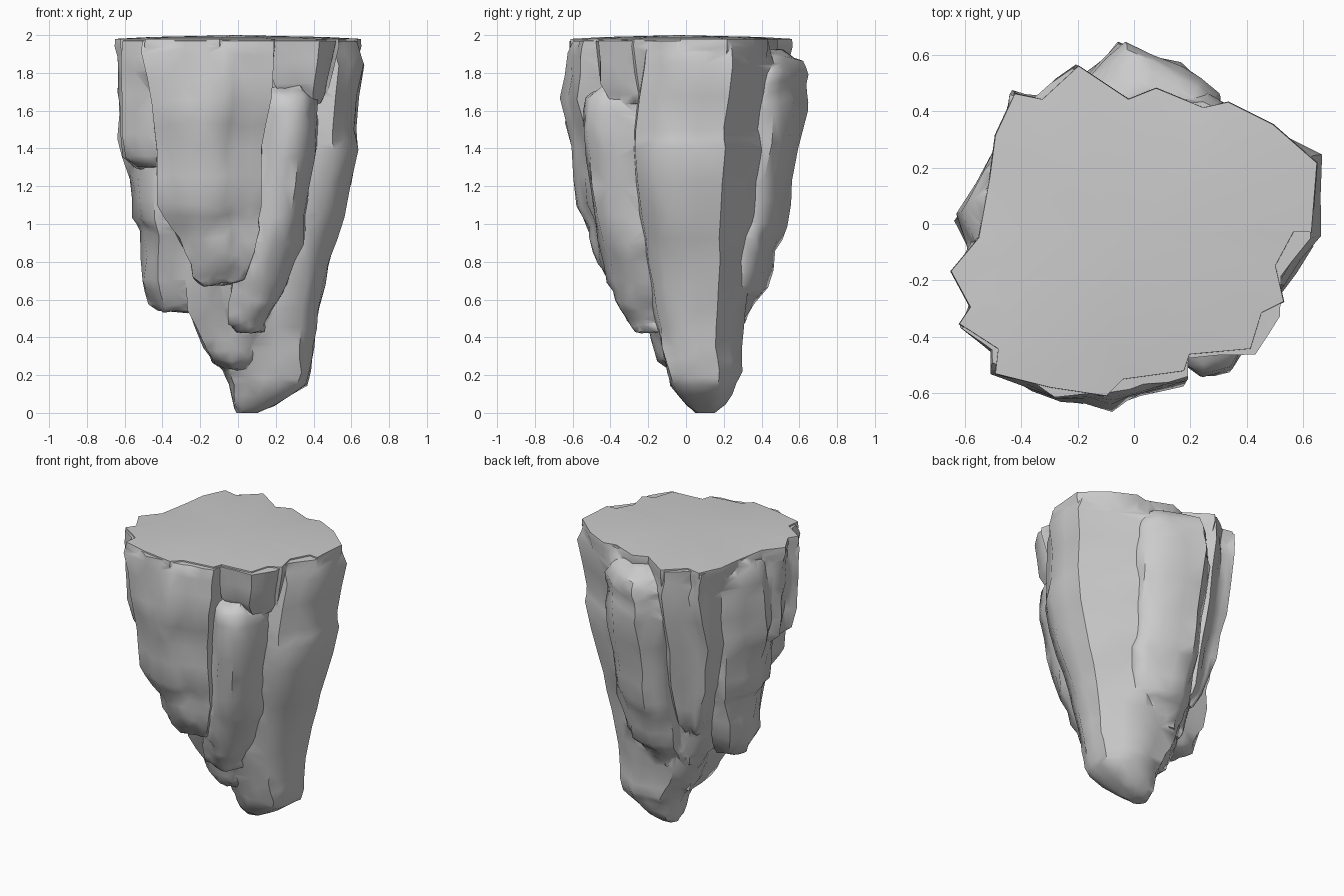
import bpy, bmesh, math, random
from mathutils import Vector, noise

random.seed(4)
parts = bpy.data.collections.new("rock_parts")
bpy.context.scene.collection.children.link(parts)


def shard(name, outline, rows, rough=0.03):
    """Loft a unit outline through rows of (z, x0, x1, y0, y1), then roughen it."""
    bm = bmesh.new()
    rings = []
    for z, x0, x1, y0, y1 in rows:
        ring = []
        for u, v in outline:
            j = 0.35 * rough
            ring.append(bm.verts.new((
                (x0 + x1) / 2 + u * (x1 - x0) / 2 + random.uniform(-j, j),
                (y0 + y1) / 2 + v * (y1 - y0) / 2 + random.uniform(-j, j),
                z + random.uniform(-j, j) * (0 < z < 1.95))))
        rings.append(ring)
    n = len(outline)
    for a, b in zip(rings, rings[1:]):
        for i in range(n):
            k = (i + 1) % n
            bm.faces.new((a[i], a[k], b[k], b[i]))
    # end caps fan out from a centre point
    for ring, dz in ((rings[0], 0.0), (rings[-1], 0.01)):
        c = sum((v.co for v in ring), Vector()) / n
        mid = bm.verts.new(c + Vector((0, 0, dz)))
        for i in range(n):
            bm.faces.new((ring[i], ring[(i + 1) % n], mid))
    if rough:
        bmesh.ops.subdivide_edges(bm, edges=bm.edges[:], cuts=1, use_grid_fill=True)
        for v in bm.verts:
            p = noise.noise_vector(v.co * 5.5) * 0.6 + noise.noise_vector(v.co * 12) * 0.6
            v.co += Vector((p.x, p.y, 0)) * rough
            if 0.05 < v.co.z < 1.9:
                v.co.z += p.z * rough
    bmesh.ops.triangulate(bm, faces=bm.faces[:])
    bmesh.ops.recalc_face_normals(bm, faces=bm.faces[:])
    me = bpy.data.meshes.new(name)
    bm.to_mesh(me)
    bm.free()
    ob = bpy.data.objects.new(name, me)
    parts.objects.link(ob)
    return ob


# Main spike: broad right face running down to the lowest tip
core = shard("rock",
    [(1, -.4), (1, .4), (.25, 1), (-.6, .9), (-1, .2), (-.85, -.6), (-.1, -1), (.75, -.92)],
    [(0, .0, .1, .05, .15), (.04, -.03, .18, 0, .22), (.15, -.05, .36, -.08, .27),
     (.22, -.08, .38, -.1, .29), (.35, -.19, .40, -.14, .30), (.55, -.26, .43, -.18, .32),
     (.8, -.32, .48, -.22, .34), (1.05, -.35, .56, -.27, .38), (1.4, -.4, .64, -.3, .42),
     (1.5, -.4, .62, -.3, .42), (1.85, -.4, .66, -.25, .46), (1.97, -.4, .63, -.25, .44)], 0.018)

# Small crag low on the front of the main spike
shard("low_front_crag",
    [(-1, -.6), (-.3, -1), (.5, -.9), (1, -.4), (1, 1), (-1, 1)],
    [(.22, -.06, .06, -.1, .1), (.27, -.13, .12, -.15, .15), (.4, -.2, .2, -.19, .15),
     (.55, -.25, .22, -.25, .15), (.8, -.28, .25, -.32, .15), (1.0, -.3, .25, -.35, .15)])

# Centre front slab
shard("front_slab",
    [(-1, -.7), (-.35, -.97), (.2, -1), (.55, -.88), (1, -.8), (1, .8), (-1, .8)],
    [(.67, -.18, -.05, -.40, -.25), (.72, -.22, .02, -.44, -.1), (.85, -.27, .09, -.49, 0),
     (.98, -.36, .11, -.53, .1), (1.1, -.43, .12, -.57, .1), (1.4, -.44, .13, -.61, .1),
     (1.65, -.45, .16, -.65, .1), (1.9, -.5, .2, -.63, .1), (1.97, -.5, .2, -.61, .1)])

# Front right spike, stopping below the rim
shard("front_right_spike",
    [(-1, -.8), (-.2, -1), (.5, -.93), (1, -.45), (1, 1), (-1, 1)],
    [(.43, 0, .13, -.27, -.12), (.48, -.05, .15, -.31, -.05), (.58, -.05, .22, -.37, 0),
     (.7, -.02, .27, -.41, .1), (.9, .03, .33, -.46, .1), (1.2, .08, .38, -.51, .1),
     (1.5, .12, .42, -.54, .1), (1.67, .13, .42, -.53, .1), (1.73, .17, .36, -.45, .1)])

# Overhang above the front right spike
shard("front_right_overhang",
    [(-1, -1), (.5, -.95), (1, -.45), (1, 1), (-1, 1)],
    [(1.64, .27, .44, -.40, .1), (1.74, .2, .47, -.46, .1), (1.97, .16, .52, -.48, .1)], 0.02)

# Left spike with flat tip
shard("left_spike",
    [(-1, .1), (-.8, -.55), (-.4, -1), (1, -1), (1, 1), (-.5, .9)],
    [(.54, -.43, -.27, -.1, .06), (.58, -.46, -.25, -.14, .1), (.7, -.52, -.25, -.2, .16),
     (.95, -.51, -.2, -.27, .2), (1.02, -.55, -.15, -.3, .22), (1.25, -.58, -.1, -.32, .24),
     (1.45, -.62, 0, -.3, .28), (1.72, -.64, 0, -.3, .3), (1.88, -.6, 0, -.25, .32),
     (1.97, -.54, 0, -.2, .34)])

# Short block on the left front corner
shard("left_front_block",
    [(-1, .3), (-.8, -.2), (-.93, -.5), (-.5, -.95), (1, -1), (1, 1), (-.7, .8)],
    [(1.3, -.57, -.2, -.38, -.02), (1.36, -.61, -.1, -.43, 0), (1.6, -.63, 0, -.47, 0),
     (1.8, -.65, 0, -.49, .02), (1.97, -.64, 0, -.49, 0)], 0.022)

# Back column, stopping below the rim
shard("back_column",
    [(-1, .65), (-.5, 1), (.45, .76), (1, .45), (1, -1), (-1, -1)],
    [(.48, -.12, .12, .1, .3), (.58, -.14, .2, .05, .35), (.66, -.15, .24, 0, .43),
     (.85, -.16, .27, 0, .49), (1.0, -.16, .28, 0, .54), (1.23, -.17, .29, 0, .58),
     (1.6, -.18, .31, 0, .65), (1.7, -.17, .3, 0, .62), (1.79, -.16, .3, 0, .64),
     (1.87, -.12, .27, 0, .61), (1.93, -.05, .22, 0, .52)])

# Back left spike
shard("back_left_spike",
    [(-1, .3), (-.92, .65), (-.5, .6), (.1, 1), (.9, .6), (1, -1), (-1, -1)],
    [(.73, -.27, -.14, .18, .3), (.82, -.33, -.1, .1, .36), (1.1, -.39, -.05, 0, .43),
     (1.4, -.45, -.02, 0, .5), (1.8, -.46, 0, 0, .56), (1.97, -.46, -.02, 0, .56)])

# Low filler between the back column and the left spike
shard("back_left_low_spike",
    [(-1, .2), (-.5, .9), (.5, 1), (1, .6), (1, -1), (-1, -1)],
    [(.5, -.2, -.05, .05, .22), (.58, -.27, 0, 0, .27), (.8, -.34, 0, -.1, .31),
     (1.1, -.42, 0, -.1, .34), (1.3, -.46, 0, -.1, .36)])

# Flat cap with the irregular rim seen from above
rim = [(-.43, .47), (-.33, .45), (-.2, .57), (-.02, .45), (.08, .49), (.25, .42), (.34, .44),
       (.5, .36), (.66, .22), (.64, -.03), (.58, -.02), (.51, -.15), (.54, -.28), (.46, -.32),
       (.42, -.45), (.2, -.47), (.18, -.53), (-.04, -.56), (-.1, -.62), (-.3, -.59), (-.5, -.54),
       (-.49, -.45), (-.63, -.36), (-.59, -.3), (-.66, -.17), (-.56, -.05), (-.52, .17), (-.5, .32)]
shard("flat_cap", rim,
      [(z, -s, s, -s, s) for z, s in ((1.5, .78), (1.8, .93), (1.94, .99), (1.98, .985), (1.99, .7))], 0)

# Fuse every part into one solid rock
parts.objects.unlink(core)
bpy.context.scene.collection.objects.link(core)
fuse = core.modifiers.new("fuse", 'BOOLEAN')
fuse.operation = 'UNION'
fuse.solver = 'EXACT'
fuse.operand_type = 'COLLECTION'
fuse.collection = parts
bpy.context.view_layer.objects.active = core
core.select_set(True)
bpy.ops.object.modifier_apply(modifier="fuse")
for ob in list(parts.objects):
    bpy.data.objects.remove(ob)
bpy.data.collections.remove(parts)
bpy.ops.object.shade_smooth_by_angle(angle=math.radians(50))
